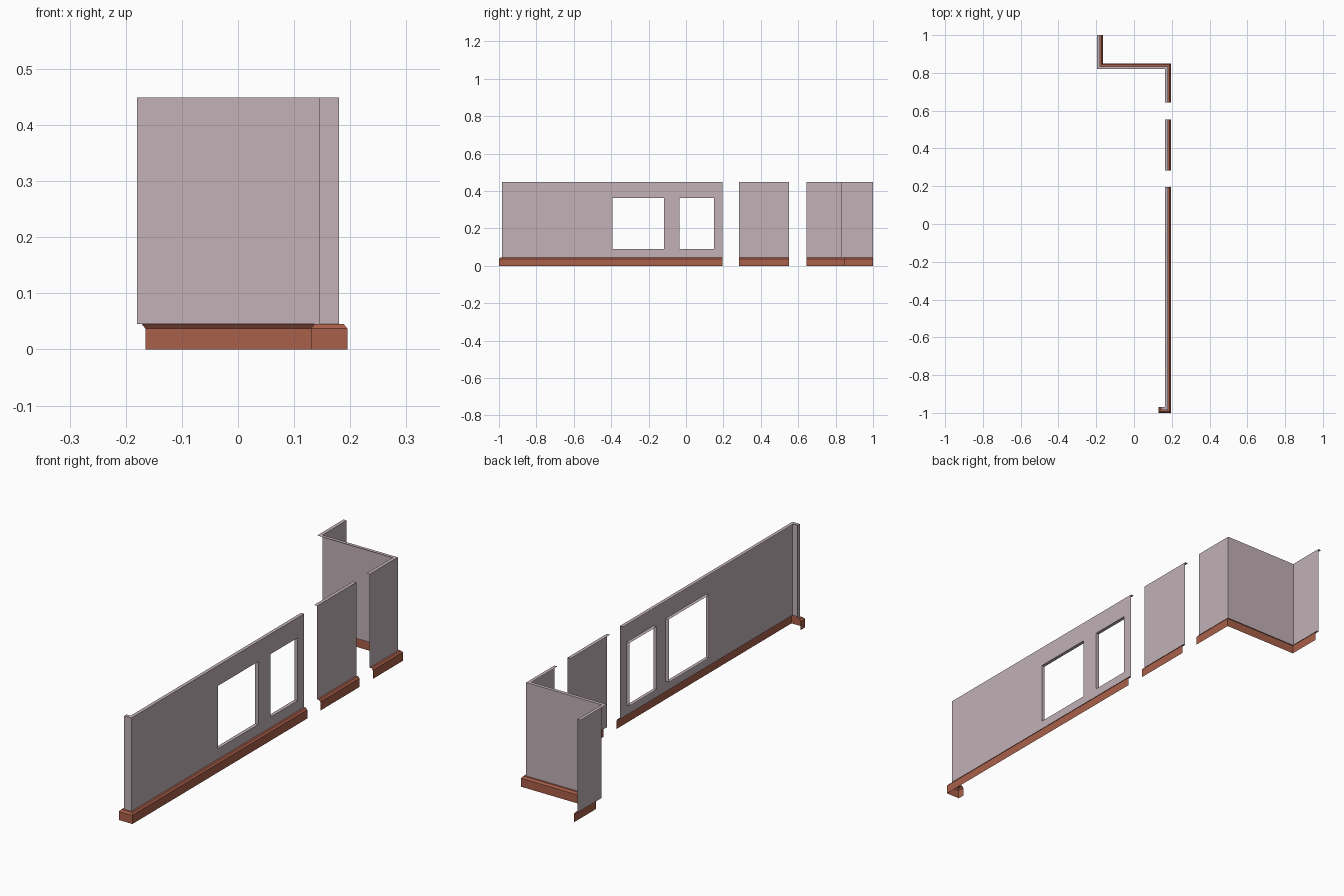
import bpy, bmesh
from mathutils import Vector

if "Cube" in bpy.data.objects:
    bpy.data.objects.remove(bpy.data.objects["Cube"])

def material(name, rgb):
    m = bpy.data.materials.new(name)
    m.diffuse_color = (*rgb, 1)
    m.use_nodes = True
    m.node_tree.nodes["Principled BSDF"].inputs["Base Color"].default_value = m.diffuse_color
    return m

MAUVE = material("mauve_plaster", (0.54, 0.44, 0.47))
BROWN = material("brown_brick", (0.40, 0.115, 0.068))

SILL, HEAD, TOP, BASE, DEPTH = 0.09, 0.362, 0.449, 0.045, 0.015
# profiles: (distance outwards from the wall line, height)
WALL = [(0, BASE), (0, SILL), (0, HEAD), (0, TOP), (-DEPTH, TOP)]
SKIRTING = [(0.015, 0), (0.015, 0.037), (0.0085, BASE), (0, BASE)]

def outward(a, b):
    d = (b - a).normalized()
    return Vector((d.y, -d.x))

def sweep(name, path, profile, mat, windows=()):
    """Open profile swept along a plan path with mitred corners."""
    pts = [Vector(p) for p in path]
    bm = bmesh.new()
    rows = []
    for i, p in enumerate(pts):
        n0 = outward(pts[max(i - 1, 0)], pts[max(i, 1)])
        n1 = outward(pts[min(i, len(pts) - 2)], pts[min(i + 1, len(pts) - 1)])
        mitre = (n0 + n1) / (1 + n0.dot(n1))
        rows.append([bm.verts.new((*(p + mitre * o), z)) for o, z in profile])
    for r, s in zip(rows, rows[1:]):
        for j in range(len(profile) - 1):
            bm.faces.new((r[j], s[j], s[j + 1], r[j + 1]))
    # cut the window openings and turn their rims inwards as reveals
    for y0, y1 in windows:
        hole = [f for f in bm.faces
                if y0 < f.calc_center_median().y < y1
                and SILL < f.calc_center_median().z < HEAD]
        rim = [e for f in hole for e in f.edges]
        bmesh.ops.delete(bm, geom=hole, context='FACES_ONLY')
        out = bmesh.ops.extrude_edge_only(bm, edges=rim)["geom"]
        bmesh.ops.translate(bm, vec=(-DEPTH, 0, 0),
                            verts=[v for v in out if isinstance(v, bmesh.types.BMVert)])
    me = bpy.data.meshes.new(name)
    bm.to_mesh(me)
    bm.free()
    me.materials.append(mat)
    bpy.context.collection.objects.link(bpy.data.objects.new(name, me))

X = 0.18
windows = [(-0.393, -0.118), (-0.035, 0.15)]
front_start = [(0.145, -0.97), (0.145, -0.985), (X, -0.985)]
sections = {
    "front": (front_start + [(X, y) for w in windows for y in w] + [(X, 0.195)], windows),
    "middle": ([(X, 0.284), (X, 0.552)], ()),
    "rear": ([(X, 0.643), (X, 0.835), (-X, 0.835), (-X, 1.0)], ()),
}
for name, (path, holes) in sections.items():
    sweep(name + "_wall", path, WALL, MAUVE, holes)
    sweep(name + "_skirting", path, SKIRTING, BROWN)
